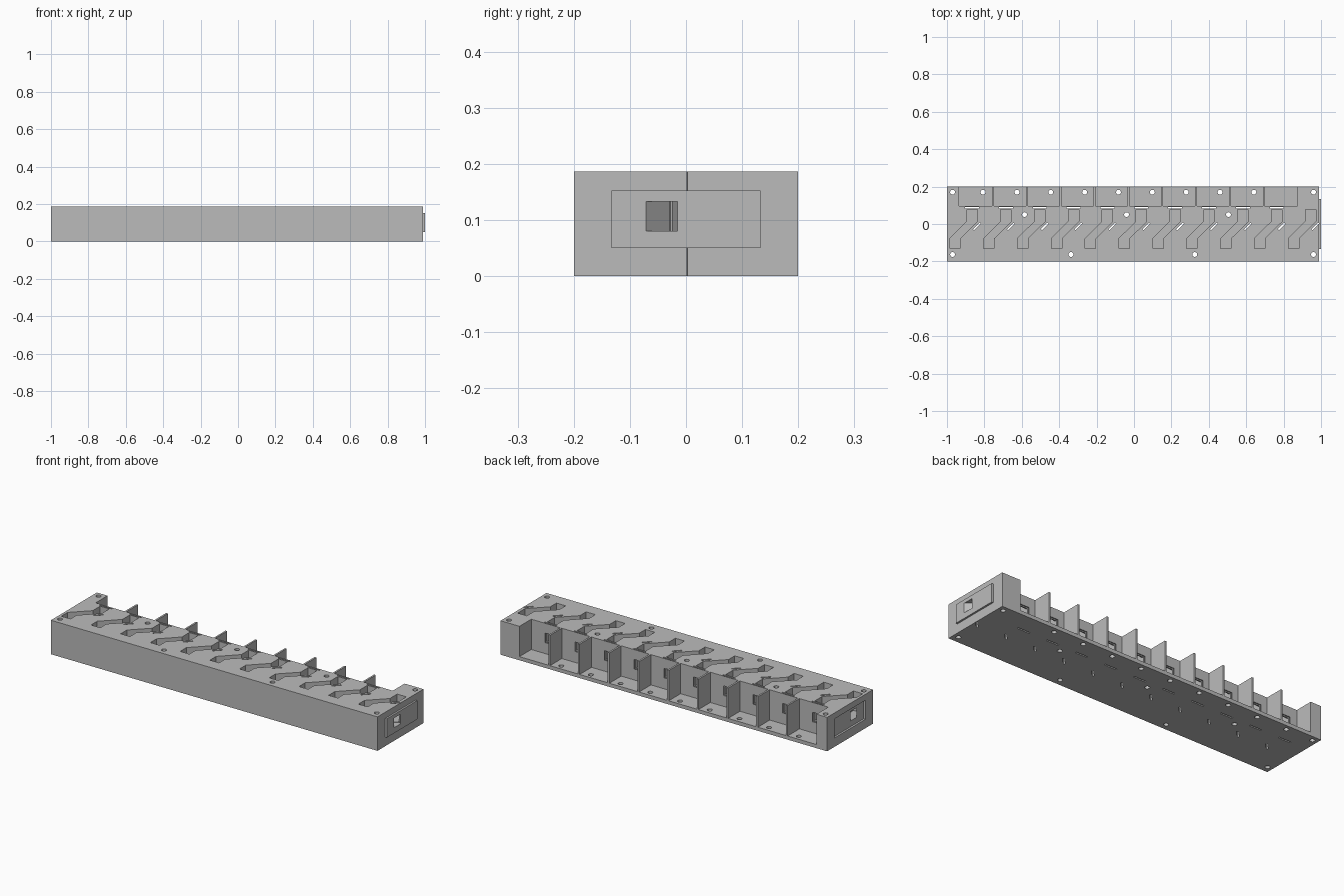
import bpy, bmesh, math
from mathutils import Matrix

if "Cube" in bpy.data.objects:
    bpy.data.objects.remove(bpy.data.objects["Cube"], do_unlink=True)

grey = bpy.data.materials.new("plain_grey")
grey.use_nodes = True
grey.diffuse_color = (0.5, 0.5, 0.5, 1)
grey.node_tree.nodes["Principled BSDF"].inputs["Base Color"].default_value = (0.5, 0.5, 0.5, 1)

HEIGHT = 0.187
PITCH = 0.181          # spacing of channels and bays
HALF = 0.028           # half channel width
FLOOR, ROOF = 0.08, 0.133
UPPER = (-0.866, 0.013)    # upper turn of the first channel
LOWER = (-0.957, -0.077)   # lower turn of the first channel


def box(bm, x0, x1, y0, y1, z0, z1, turn=None):
    size = Matrix.Diagonal((x1 - x0, y1 - y0, z1 - z0, 1))
    place = Matrix.Translation(((x0 + x1) / 2, (y0 + y1) / 2, (z0 + z1) / 2))
    spin = Matrix.Rotation(turn or 0, 4, 'Z')
    bmesh.ops.create_cube(bm, size=1, matrix=place @ spin @ size)


def prism(bm, outline, z0, z1):
    face = bm.faces.new([bm.verts.new((x, y, z0)) for x, y in outline])
    new = bmesh.ops.extrude_face_region(bm, geom=[face])["geom"]
    for v in new:
        if isinstance(v, bmesh.types.BMVert):
            v.co.z = z1


def make(name, bm):
    bmesh.ops.recalc_face_normals(bm, faces=bm.faces)
    mesh = bpy.data.meshes.new(name)
    bm.to_mesh(mesh)
    bm.free()
    mesh.materials.append(grey)
    ob = bpy.data.objects.new(name, mesh)
    bpy.context.collection.objects.link(ob)
    return ob


def cut(target, cutter):
    mod = target.modifiers.new(cutter.name, 'BOOLEAN')
    mod.operation = 'DIFFERENCE'
    mod.solver = 'EXACT'
    mod.object = cutter
    cutter.hide_render = True


# Main block and the raised end plate
bm = bmesh.new()
box(bm, -1, 0.99, -0.2, 0.2, 0, HEIGHT)
body = make("body", bm)
bm = bmesh.new()
box(bm, 0.989, 1, -0.133, 0.133, 0.05, 0.153)
end_plate = make("end_plate", bm)

# Open zigzag channels
channels = bmesh.new()
for k in range(11):
    lx, ux = LOWER[0] + k * PITCH, UPPER[0] + k * PITCH
    prism(channels, [(lx - HALF, -0.131), (lx + HALF, -0.131), (lx + HALF, LOWER[1]),
                     (ux + HALF, UPPER[1]), (ux + HALF, 0.077), (ux - HALF, 0.077),
                     (ux - HALF, UPPER[1]), (lx - HALF, LOWER[1])], FLOOR, HEIGHT + 0.05)

# Covered diagonal tunnels joining each channel to the next
tunnels = bmesh.new()
length = 0.09 * math.sqrt(2)
width = HALF / math.sqrt(2)
for k in range(-1, 11):
    cx, cy = UPPER[0] + k * PITCH + 0.045, UPPER[1] - 0.045
    box(tunnels, cx - length / 2, cx + length / 2, cy - width, cy + width,
        FLOOR + 0.0005, ROOF, -math.pi / 4)

# Windows into the back bays, gate slots, and the bays themselves
windows, slots, bays = bmesh.new(), bmesh.new(), bmesh.new()
for k in range(10):
    ux = UPPER[0] + k * PITCH
    box(windows, ux - HALF + 0.0003, ux + HALF - 0.0003, 0.07, 0.11, FLOOR + 0.0005, ROOF)
    box(slots, ux - 0.037, ux + 0.037, 0.084, 0.092, -0.05, HEIGHT + 0.05)
    start = -0.935 + k * PITCH
    box(bays, start + (0.005 if k else 0), start + PITCH - (0.005 if k < 9 else 0),
        0.097, 0.25, 0.02, HEIGHT + 0.05)

# Diagonal gate slots
for k in range(11):
    cx, cy = -0.84 + k * PITCH, -0.013
    box(slots, cx - 0.025, cx + 0.025, cy - 0.004, cy + 0.004, -0.05, HEIGHT + 0.05, math.pi / 4)

# Screw holes
holes = bmesh.new()
spots = [(x, 0.17) for x in (-0.97, 0.96)]
spots += [(-0.807 + k * PITCH, 0.17) for k in range(9)]
spots += [(x, 0.05) for x in (-0.585, -0.04, 0.505)]
spots += [(x, -0.163) for x in (-0.97, -0.337, 0.325, 0.96)]
for x, y in spots:
    bmesh.ops.create_cone(holes, cap_ends=True, segments=20, radius1=0.013, radius2=0.013,
                          depth=0.5, matrix=Matrix.Translation((x, y, 0.1)))

# Recess at the other end that takes a neighbour's plate
recess = bmesh.new()
box(recess, -1.05, -0.989, -0.134, 0.134, 0.049, 0.154)

tunnel_cutter = make("tunnel_cutter", tunnels)
cutters = [make("bay_cutter", bays), make("channel_cutter", channels),
           make("recess_cutter", recess), tunnel_cutter, make("window_cutter", windows),
           make("slot_cutter", slots), make("hole_cutter", holes)]
for c in cutters:
    cut(body, c)
cut(end_plate, tunnel_cutter)

# Bake the cuts and drop the cutters
bpy.context.view_layer.update()
graph = bpy.context.evaluated_depsgraph_get()
for ob in (body, end_plate):
    baked = bpy.data.meshes.new_from_object(ob.evaluated_get(graph))
    ob.modifiers.clear()
    ob.data = baked
for c in cutters:
    bpy.data.objects.remove(c, do_unlink=True)
